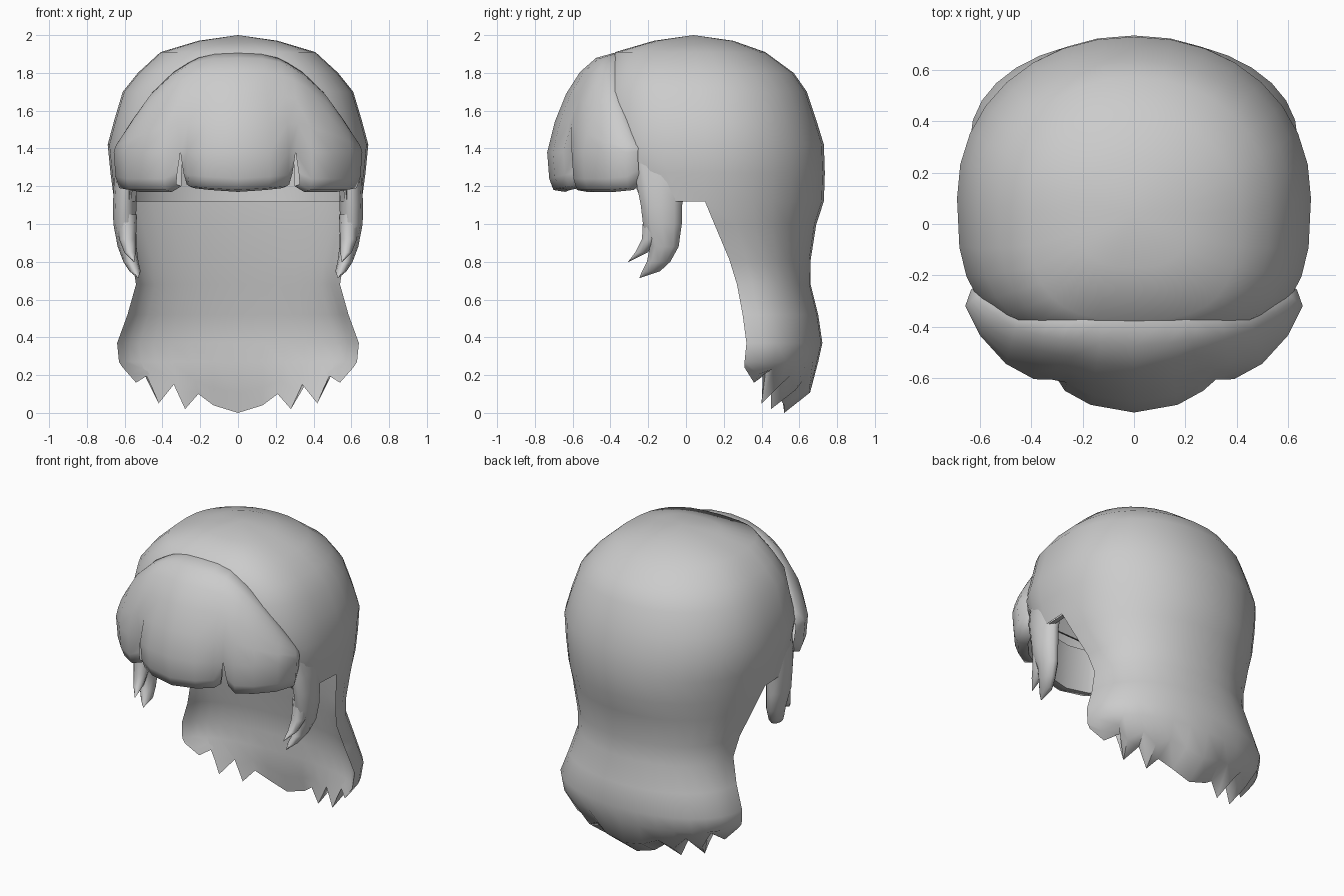
import bpy, bmesh, math
from mathutils import Vector

if "Cube" in bpy.data.objects:
    bpy.data.objects.remove(bpy.data.objects["Cube"])


def skin(name, sheets, closed=True, cap=False, mirror=False, angle=60):
    """Skin sheets of equal-length point rows into one mesh, optionally on both sides of x = 0."""
    bm = bmesh.new()
    for sx in ((1, -1) if mirror else (1,)):
        for rings in sheets:
            vs = [[bm.verts.new((p[0] * sx, p[1], p[2])) for p in r] for r in rings]
            n = len(vs[0])
            for a, b in zip(vs, vs[1:]):
                for i in range(n if closed else n - 1):
                    j = (i + 1) % n
                    bm.faces.new((a[i], a[j], b[j], b[i]))
            if cap:
                bm.faces.new(vs[0])
    bmesh.ops.remove_doubles(bm, verts=bm.verts, dist=0.0005)
    bmesh.ops.recalc_face_normals(bm, faces=bm.faces)
    me = bpy.data.meshes.new(name)
    bm.to_mesh(me)
    bm.free()
    ob = bpy.data.objects.new(name, me)
    bpy.context.collection.objects.link(ob)
    bpy.ops.object.select_all(action='DESELECT')
    ob.select_set(True)
    bpy.context.view_layer.objects.active = ob
    bpy.ops.object.shade_smooth_by_angle(angle=math.radians(angle))
    return ob


def around(i, a, yc, yf, yb):
    """Point i of 32 on a rounded outline: half width a, front yf, back yb."""
    t = i * math.pi / 16
    c, s = math.cos(t), math.sin(t)
    n = 2.1 if i <= 16 else 2.9
    c, s = [math.copysign(abs(v) ** (2 / n), v) if abs(v) > 1e-6 else 0 for v in (c, s)]
    return a * c, yc + s * ((yb - yc) if s > 0 else (yc - yf))


# Crown: hollow dome, open over the forehead
crown = [(2.0, 0, .04, .04, .04), (1.97, .21, .04, -.17, .25), (1.91, .41, .05, -.375, .42),
         (1.8, .53, .07, -.43, .57), (1.7, .61, .08, -.47, .64), (1.55, .655, .1, -.48, .69),
         (1.42, .69, .1, -.49, .73), (1.27, .675, .1, -.46, .735), (1.12, .655, .1, -.4, .73)]
dome = []
for z, *sec in crown:
    row = [Vector((*around(i, *sec), z)) for i in range(32)]
    if z < 1.4:
        row = [dome[-1][i].copy() if p.y < -.24 else p for i, p in enumerate(row)]
    dome.append(row)

# Back hair: crescent sections closing into a jagged hem
back = [(1.12, .655, .10, .73), (1.0, .62, .15, .69), (.81, .56, .23, .66), (.68, .54, .27, .66),
        (.52, .585, .30, .70), (.37, .64, .32, .722), (.27, .63, .31, .70)]
fall = []
for z, a, ye, yb in back:
    outer = [Vector((*around(i, a, ye, ye, yb), z)) for i in range(17)]
    inner = [Vector((p.x * .97, ye + .45 * (p.y - ye), z)) for p in outer[15:0:-1]]
    fall.append(outer + inner)
half = [(.61, .31, .24), (.54, .36, .16), (.46, .42, .21), (.42, .40, .05), (.34, .45, .15),
        (.28, .45, .02), (.21, .48, .10), (.13, .52, .04), (0, .52, .0)]
hem = [Vector(p) for p in half] + [Vector((-x, y, z)) for x, y, z in half[-2::-1]]
hem += hem[15:0:-1]
mid = []
for i, (p, q) in enumerate(zip(fall[-1], hem)):
    bulge = .065 * math.sin(i * math.pi / 16) if i < 17 else 0
    mid.append(p.lerp(q, .6) + Vector((0, bulge, 0)))
skin("crown_and_back_hair", [dome, fall + [mid, hem]])

# Lining: inner wall of the crown, and the ledge on top of the back hair
centre = Vector((0, .1, 1.12))
lining = [[centre + (p - centre) * .94 for p in r] for r in dome]
rim = [centre + (p - centre) * .985 for p in dome[-1]]
skin("crown_lining", [lining + [rim]])
mid_ledge = Vector((0, .3, 1.11))
skin("back_hair_ledge", [[[mid_ledge + (p - Vector((0, .3, 1.12))) * .97 for p in fall[0]]]],
     cap=True)


# Fringe: columns run from a seam on the crown, over a bulge and under the hem
def column(top, wide, zb, shift=0, fill=1):
    t, w = Vector(top), Vector((*wide, 1.38))
    col = [Vector((t.x * .86, t.y * .86, t.z - .01))]
    for k in range(6):
        s = k * math.pi / 10
        wk = w * fill if k < 5 else w
        xy = t.lerp(wk, .55 * math.sin(s) + .45 * k / 5)
        col.append(Vector((xy.x, xy.y, 1.38 + (t.z - 1.38) * math.cos(s))))
    for z, f, m in ((zb + .07, .985, .6), (zb + .01, .955, 1), (zb, .87, 1), (1.46, .84, 1)):
        col.append(Vector((w.x * f + shift * m, w.y * f, z)))
    return col


def flip(col):
    return [Vector((-p.x, p.y, p.z)) for p in col]


slit = ((.26, -.385, 1.855), (.305, -.595))
right = [column(*slit, 1.20, -.02, 1.07),
         column((.21, -.38, 1.88), (.27, -.65), 1.19),
         column((.12, -.38, 1.9), (.17, -.705), 1.18),
         column((0, -.385, 1.905), (0, -.735), 1.17)]
middle = right + [flip(c) for c in right[-2::-1]]
side = [column(*slit, 1.20, .035, 1.07),
        column((.34, -.38, 1.805), (.39, -.605), 1.17, .01),
        column((.45, -.36, 1.70), (.5, -.545), 1.17),
        column((.545, -.31, 1.56), (.6, -.435), 1.17),
        column((.595, -.27, 1.46), (.658, -.32), 1.18),
        column((.60, -.24, 1.42), (.635, -.255), 1.22)]
skin("fringe", [middle, side, [flip(c) for c in side]], closed=False, angle=75)


# Side locks: a main strand and a small split strand on each side
def strand(name, secs):
    rows = [[(xc + rx * math.cos(k * math.pi / 5), yc + ry * math.sin(k * math.pi / 5), z)
             for k in range(10)] for z, xc, rx, yc, ry in secs]
    skin(name, [rows], cap=True, mirror=True)


strand("side_lock", [(1.42, .585, .04, -.14, .12), (1.22, .597, .06, -.13, .14),
                     (1.1, .60, .062, -.13, .115),
                     (1.0, .60, .06, -.125, .108), (.88, .587, .05, -.115, .08),
                     (.8, .567, .04, -.145, .065), (.75, .545, .03, -.185, .05),
                     (.715, .53, .002, -.245, .002)])
strand("side_lock_tip", [(1.05, .59, .055, -.16, .07), (.92, .585, .045, -.19, .045),
                         (.85, .572, .03, -.235, .035), (.8, .55, .002, -.305, .002)])
